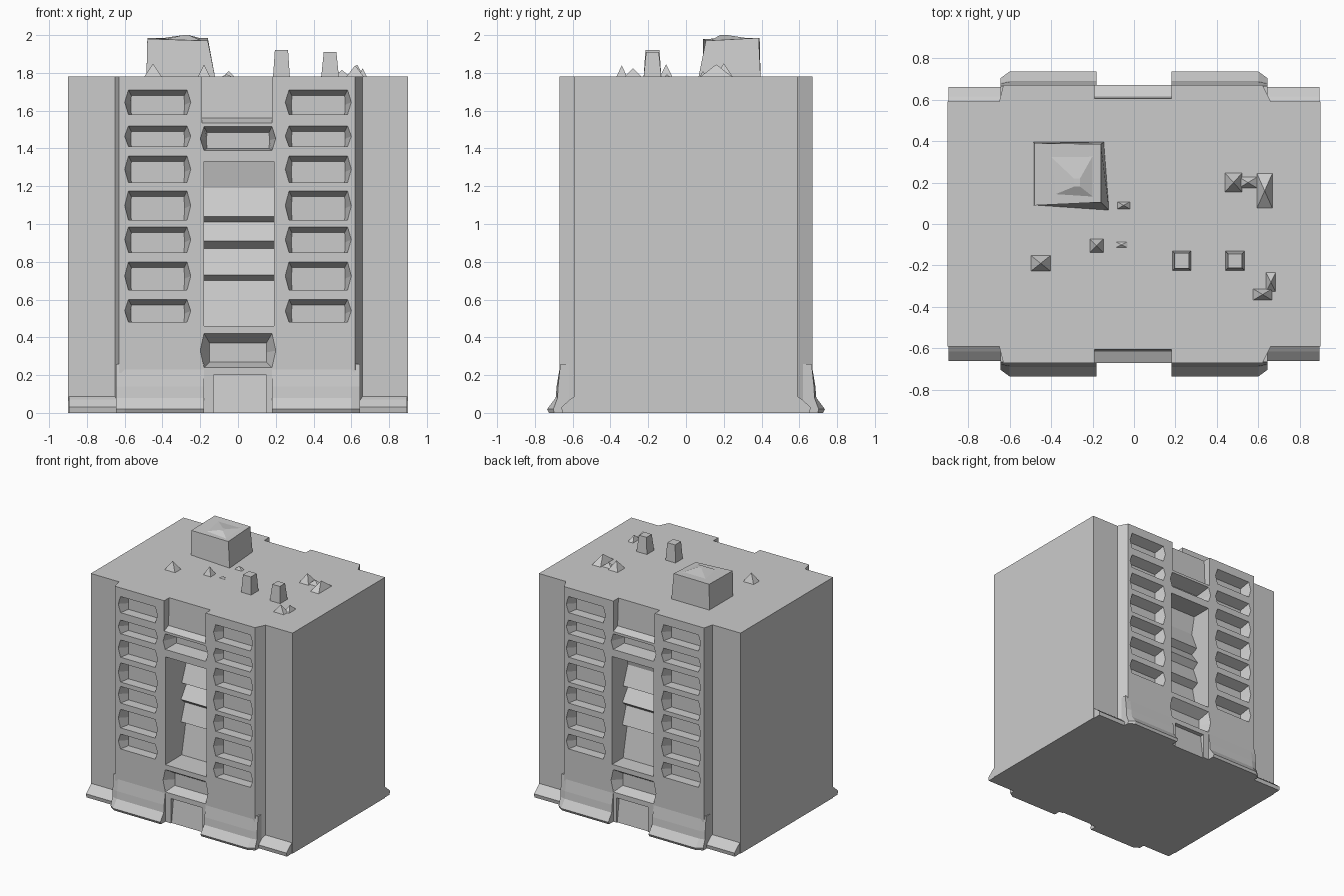
import bpy, bmesh

if "Cube" in bpy.data.objects:
    bpy.data.objects.remove(bpy.data.objects["Cube"])

ROOF = 1.78
FACE = 0.67      # facade plane distance from the centre
CORNER = 0.59    # set-back corner plane


def add_loft(bm, rings):
    """Closed solid skinned through rings of equal point count."""
    vs = [[bm.verts.new(p) for p in r] for r in rings]
    n = len(vs[0])
    for a, b in zip(vs, vs[1:]):
        for i in range(n):
            j = (i + 1) % n
            bm.faces.new((a[i], a[j], b[j], b[i]))
    bm.faces.new(vs[0])
    bm.faces.new(vs[-1])


def finish(bm, name):
    bmesh.ops.recalc_face_normals(bm, faces=bm.faces)
    me = bpy.data.meshes.new(name)
    bm.to_mesh(me)
    bm.free()
    ob = bpy.data.objects.new(name, me)
    bpy.context.collection.objects.link(ob)
    return ob


def loft(name, rings):
    bm = bmesh.new()
    add_loft(bm, rings)
    return finish(bm, name)


def outline(x0, x1, z0, z1, tip, y):
    """Rectangle with pointed sides, lying in a y plane."""
    m = (z0 + z1) / 2
    return [(x0, y, z0), (x1, y, z0), (x1 + tip, y, m),
            (x1, y, z1), (x0, y, z1), (x0 - tip, y, m)]


def recess(bm, s, x0, x1, z0, z1, depth, tip=0.02, inset=0.015, top=0.03, bottom=0.0):
    """Tapered opening cut into the front (s=-1) or back (s=1)."""
    add_loft(bm, [
        outline(x0, x1, z0, z1, tip, s * 0.8),
        outline(x0, x1, z0, z1, tip, s * FACE),
        outline(x0 + inset, x1 - inset, z0 + bottom, z1 - top, 0.001, s * (FACE - depth))])


# Main block: stepped footprint, mirrored front to back
half = [(-0.9, -CORNER), (-0.65, -CORNER), (-0.63, -FACE),
        (0.62, -FACE), (0.66, -CORNER), (0.9, -CORNER)]
plan = half + [(x, -y) for x, y in reversed(half)]
body = loft("building_body", [[(x, y, z) for x, y in plan] for z in (0, ROOF)])

# Openings
rows = [(0.48, 0.60), (0.65, 0.80), (0.85, 0.985), (1.02, 1.175),
        (1.22, 1.36), (1.41, 1.52), (1.58, 1.71)]
bm = bmesh.new()
for s in (-1, 1):
    for z0, z1 in rows:                                   # window columns
        recess(bm, s, -0.58, -0.27, z0, z1, 0.08)
        recess(bm, s, 0.27, 0.58, z0, z1, 0.08)
    recess(bm, s, -0.18, 0.18, 1.39, 1.515, 0.12, bottom=0.01)        # upper balcony
    recess(bm, s, -0.18, 0.18, 0.24, 0.42, 0.08, inset=0.03, top=0.05, bottom=0.03)
    # roof-level notch, door panel and stairwell: side profiles (y, z) extruded in x
    d = 0.0 if s < 0 else 0.07
    stair = [(0.8, 0.46), (0.46, 0.46), (0.41, 0.70), (0.47, 0.73), (0.42, 0.87),
             (0.47, 0.91), (0.40, 1.01), (0.46, 1.04), (0.40, 1.19), (0.43, 1.33), (0.8, 1.33)]
    profiles = [
        (-0.18, 0.19, [(y + d if y < 0.8 else y, z) for y, z in stair]),
        (-0.19, 0.18, [(0.8, 1.535), (FACE, 1.535), (0.615, 1.56), (0.60, 1.9), (0.8, 1.9)]),
        (-0.13, 0.15, [(0.8, -0.1), (0.675, -0.1), (0.635, 0.2), (0.8, 0.2)])]
    for x0, x1, prof in profiles:
        add_loft(bm, [[(x, s * y, z) for y, z in prof] for x in (x0, x1)])
cutter = finish(bm, "opening_cutter")
mod = body.modifiers.new("openings", 'BOOLEAN')
mod.operation = 'DIFFERENCE'
mod.solver = 'EXACT'
mod.object = cutter
dg = bpy.context.evaluated_depsgraph_get()
cut_mesh = bpy.data.meshes.new_from_object(body.evaluated_get(dg))
body.modifiers.clear()
body.data = cut_mesh
bpy.data.objects.remove(cutter)

# Flared footings along the wings and the corners
for s, side in ((-1, "front"), (1, "back")):
    for m, hand in ((-1, "left"), (1, "right")):
        wing = [(0.60, 0), (0.725, 0), (0.735, 0.02), (0.69, 0.08), (0.685, 0.14), (0.665, 0.26), (0.60, 0.26)]
        ends = [(0.645, 0.0), (0.60, 1.0), (0.18, 1.0)]
        loft(f"{side}_{hand}_wing_footing", [
            [(m * x, s * (y if k or y < FACE else FACE + 0.5 * (y - FACE)), z) for y, z in wing]
            for x, k in ends])
        foot = [(0.55, 0), (0.655, 0), (0.66, 0.03), (0.615, 0.07), (0.585, 0.09), (0.55, 0.09)]
        loft(f"{side}_{hand}_corner_footing",
             [[(m * x, s * y, z) for y, z in foot] for x in (0.63, 0.895)])


def block(name, x0, x1, y0, y1, h, taper=0.0, peak=0.0):
    """Tapered roof block."""
    def ring(z, t, p=0):
        return [(x0 + t, y0 + t, z), (x1 - t, y0 + t, z), (x1 - t, y1 - t, z + p), (x0 + t, y1 - t, z + p)]
    return loft(name, [ring(ROOF - 0.01, 0), ring(ROOF + h, taper, peak)])


# Roof structures
house = loft("roof_house", [
    [(-0.485, 0.09, 1.77), (-0.12, 0.065, 1.77), (-0.145, 0.395, 1.77), (-0.485, 0.395, 1.77)],
    [(-0.48, 0.09, 1.98), (-0.16, 0.105, 1.97), (-0.16, 0.385, 1.985), (-0.48, 0.39, 1.985)]])
block("left_chimney", 0.185, 0.275, -0.225, -0.13, 0.14, 0.01)
block("right_chimney", 0.44, 0.535, -0.225, -0.13, 0.13, 0.014)
loft("roof_house_crown", [
    [(-0.46, 0.11, 1.96), (-0.17, 0.11, 1.96), (-0.17, 0.38, 1.975), (-0.46, 0.38, 1.975)],
    [(-0.29, 0.18, 2.0), (-0.26, 0.18, 2.0), (-0.26, 0.22, 2.0), (-0.29, 0.22, 2.0)]])

# Small pointed roof vents: x, y, half widths, height
vents = [(-0.45, -0.19, 0.05, 0.04, 0.07), (-0.18, -0.105, 0.035, 0.035, 0.065),
         (-0.05, 0.09, 0.035, 0.02, 0.03), (0.48, 0.20, 0.045, 0.05, 0.07),
         (0.55, 0.20, 0.05, 0.03, 0.035), (0.63, 0.16, 0.04, 0.09, 0.065),
         (0.62, -0.34, 0.05, 0.03, 0.06), (0.66, -0.28, 0.025, 0.05, 0.045),
         (-0.06, -0.10, 0.04, 0.02, 0.012)]
for i, (x, y, a, b, h) in enumerate(vents):
    bm = bmesh.new()
    base = [bm.verts.new((x + u * a, y + v * b, ROOF - 0.005))
            for u, v in ((-1, -1), (1, -1), (1, 1), (-1, 1))]
    tip = bm.verts.new((x, y, ROOF + h))
    bm.faces.new(base)
    for k in range(4):
        bm.faces.new((base[k], base[(k + 1) % 4], tip))
    finish(bm, f"roof_vent_{i + 1}")
